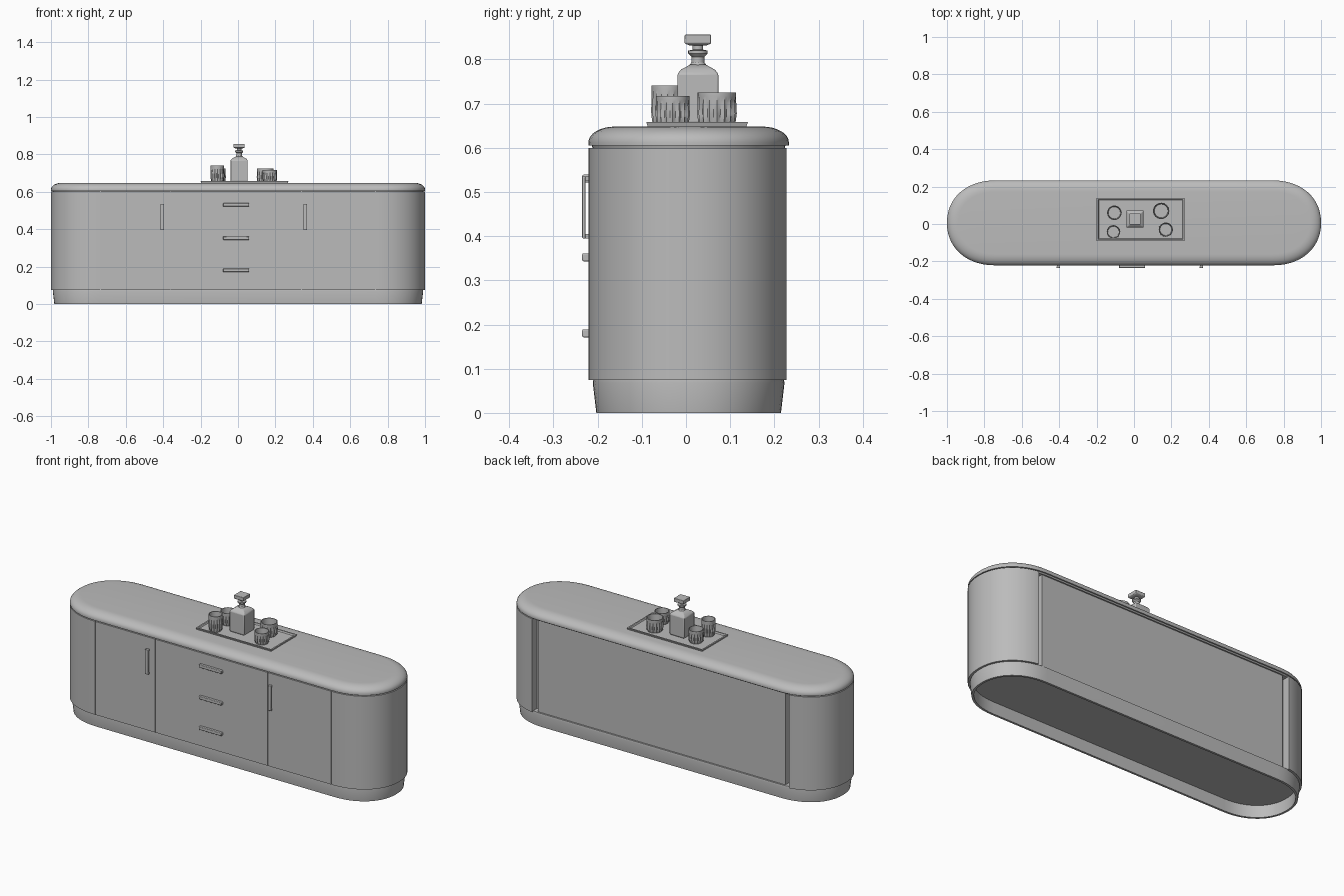
import bpy, bmesh, math

if "Cube" in bpy.data.objects:
    bpy.data.objects.remove(bpy.data.objects["Cube"], do_unlink=True)

grey = bpy.data.materials.new("plain grey")
grey.use_nodes = True
COLOUR = (0.5, 0.5, 0.5, 1)
grey.diffuse_color = COLOUR
grey.node_tree.nodes["Principled BSDF"].inputs["Base Color"].default_value = COLOUR

CY = 0.006            # depth centre of the cabinet
STRAIGHT = 0.74       # half length of the straight sides
END = 0.26            # how far the rounded ends reach out
HALF = 0.227          # half depth
parts = []


def loft(name, rings):
    """Skin a list of rings, each a list of 3D points, and cap both ends."""
    bm = bmesh.new()
    loops = [[bm.verts.new(p) for p in ring] for ring in rings]
    n = len(loops[0])
    for a, b in zip(loops, loops[1:]):
        for i in range(n):
            j = (i + 1) % n
            bm.faces.new((a[i], a[j], b[j], b[i]))
    bm.faces.new(loops[0][::-1])
    bm.faces.new(loops[-1])
    bmesh.ops.recalc_face_normals(bm, faces=bm.faces)
    mesh = bpy.data.meshes.new(name)
    bm.to_mesh(mesh)
    bm.free()
    mesh.materials.append(grey)
    obj = bpy.data.objects.new(name, mesh)
    bpy.context.collection.objects.link(obj)
    parts.append(obj)
    return obj


def bevel(obj, width, segments=2):
    mod = obj.modifiers.new("bevel", "BEVEL")
    mod.width, mod.segments = width, segments
    mod.limit_method = "ANGLE"


def rounded_end(side, inset):
    """Curve of one end, running counter-clockwise."""
    pts, steps = [], 28
    for i in range(steps + 1):
        t = -math.pi / 2 + math.pi * i / steps
        c, s = max(math.cos(t), 0), math.sin(t)
        x = STRAIGHT + (END - inset) * c ** 0.93
        y = (HALF - inset) * math.copysign(abs(s) ** 0.93, s)
        pts.append((side * x, CY + side * y))
    return pts


def outline(z, inset=0.0):
    return [(x, y, z) for x, y in rounded_end(1, inset) + rounded_end(-1, inset)]


def body_outline(z):
    """Plan of the carcass with door seams in front and a rebate at the back."""
    front, back = CY - HALF, CY + HALF
    seams, w, deep = (-0.735, -0.36, 0.34, 0.735), 0.002, 0.008
    pts = []
    for x in seams:
        pts += [(x - w, front), (x - w, front + deep), (x + w, front + deep), (x + w, front)]
    right, left = rounded_end(1, 0), rounded_end(-1, 0)
    # the curved ends stop at the rebate edge
    edge = 0.8
    right = [p for p in right if p[1] < CY or p[0] > edge]
    left = [p for p in left if p[1] < CY or p[0] < -edge]
    lip, floor = back - 0.005, back - 0.05
    pts += right + [(edge, lip), (edge, floor), (-edge, floor), (-edge, lip)] + left
    return [(x, y, z) for x, y in pts]


def rect(cx, cy, hx, hy, z):
    return [(cx - hx, cy - hy, z), (cx + hx, cy - hy, z),
            (cx + hx, cy + hy, z), (cx - hx, cy + hy, z)]


def box(name, x0, x1, y0, y1, z0, z1):
    cx, cy, hx, hy = (x0 + x1) / 2, (y0 + y1) / 2, (x1 - x0) / 2, (y1 - y0) / 2
    return loft(name, [rect(cx, cy, hx, hy, z0), rect(cx, cy, hx, hy, z1)])


def circle(cx, cy, r, z, n=32, flute=0.0):
    return [(cx + r * (1 - flute * (i % 2)) * math.cos(math.tau * i / n),
             cy + r * (1 - flute * (i % 2)) * math.sin(math.tau * i / n), z)
            for i in range(n)]


# Plinth: tapered rim, hollow underneath
loft("plinth", [outline(0.068, 0.03), outline(0, 0.03),
                outline(0, 0.018), outline(0.068, 0.01), outline(0.078, 0.012)])

# Carcass with curved ends, and its back panel
loft("cabinet_body", [body_outline(0.075), body_outline(0.6)])
box("back_panel", -0.77, 0.77, 0.17, 0.215, 0.08, 0.6)

# Worktop with a soft rolled edge
TOP = 0.648
rings = [outline(0.598, 0.01), outline(0.605, 0.008), outline(0.605, 0)]
for k in range(9):
    a = math.pi / 2 * k / 8
    rings.append(outline(0.612 + (TOP - 0.612) * math.sin(a), 0.06 * (1 - math.cos(a))))
loft("worktop", rings)

# Drawer pulls
for k, z in enumerate((0.18, 0.352, 0.53)):
    bevel(box(f"drawer_handle_{k + 1}", -0.08, 0.06, -0.235, -0.218, z - 0.009, z + 0.009), 0.003)

# Door pulls: a bar on two short posts
for side, x in (("right", -0.405), ("left", 0.36)):
    bevel(box(f"{side}_door_handle", x - 0.01, x + 0.01, -0.235, -0.227, 0.395, 0.535), 0.002)
    for place, z in (("lower", 0.395), ("upper", 0.525)):
        box(f"{side}_handle_{place}_post", x - 0.008, x + 0.008, -0.229, -0.218, z, z + 0.01)

# Tray with a raised lip
TX, TY, TW, TD = 0.035, 0.025, 0.235, 0.115
loft("tray", [rect(TX, TY, TW - 0.004, TD - 0.004, TOP - 0.002),
              rect(TX, TY, TW, TD, TOP + 0.01),
              rect(TX, TY, TW - 0.008, TD - 0.008, TOP + 0.01),
              rect(TX, TY, TW - 0.012, TD - 0.012, TOP + 0.003)])
FLOOR = TOP + 0.003

# Cut-glass tumblers: fluted outside, hollow inside
tumblers = ((-0.105, 0.06, 0.04, 0.072), (-0.11, -0.042, 0.037, 0.09),
            (0.145, 0.07, 0.045, 0.074), (0.17, -0.03, 0.039, 0.066))
for k, (x, y, r, h) in enumerate(tumblers):
    top = FLOOR + h
    loft(f"tumbler_{k + 1}", [
        circle(x, y, r * 0.82, FLOOR),
        circle(x, y, r * 0.94, FLOOR + h * 0.1, flute=0.12),
        circle(x, y, r, FLOOR + h * 0.35, flute=0.14),
        circle(x, y, r * 0.97, FLOOR + h * 0.7, flute=0.1),
        circle(x, y, r * 0.97, top - 0.008),
        circle(x, y, r * 0.97, top),
        circle(x, y, r * 0.87, top),
        circle(x, y, r * 0.8, FLOOR + h * 0.2)])

# Square decanter with sloping shoulders
DX, DY = 0.006, 0.027
bevel(loft("decanter_body", [rect(DX, DY, s, s, z) for s, z in (
    (0.042, FLOOR), (0.046, FLOOR + 0.006), (0.046, 0.768), (0.038, 0.777), (0.018, 0.788))]), 0.004)
loft("decanter_neck", [circle(DX, DY, r, z, 24) for r, z in (
    (0.024, 0.78), (0.015, 0.793), (0.015, 0.806), (0.022, 0.813), (0.022, 0.82),
    (0.012, 0.822), (0.012, 0.838))])

# Square stopper
bevel(loft("decanter_stopper", [rect(DX, DY, s, s, z) for s, z in (
    (0.02, 0.832), (0.03, 0.836), (0.03, 0.856))]), 0.002)

# Smooth shading that keeps the edges crisp
bpy.ops.object.select_all(action="DESELECT")
for obj in parts:
    obj.select_set(True)
bpy.context.view_layer.objects.active = parts[0]
bpy.ops.object.shade_smooth_by_angle(angle=math.radians(32))
